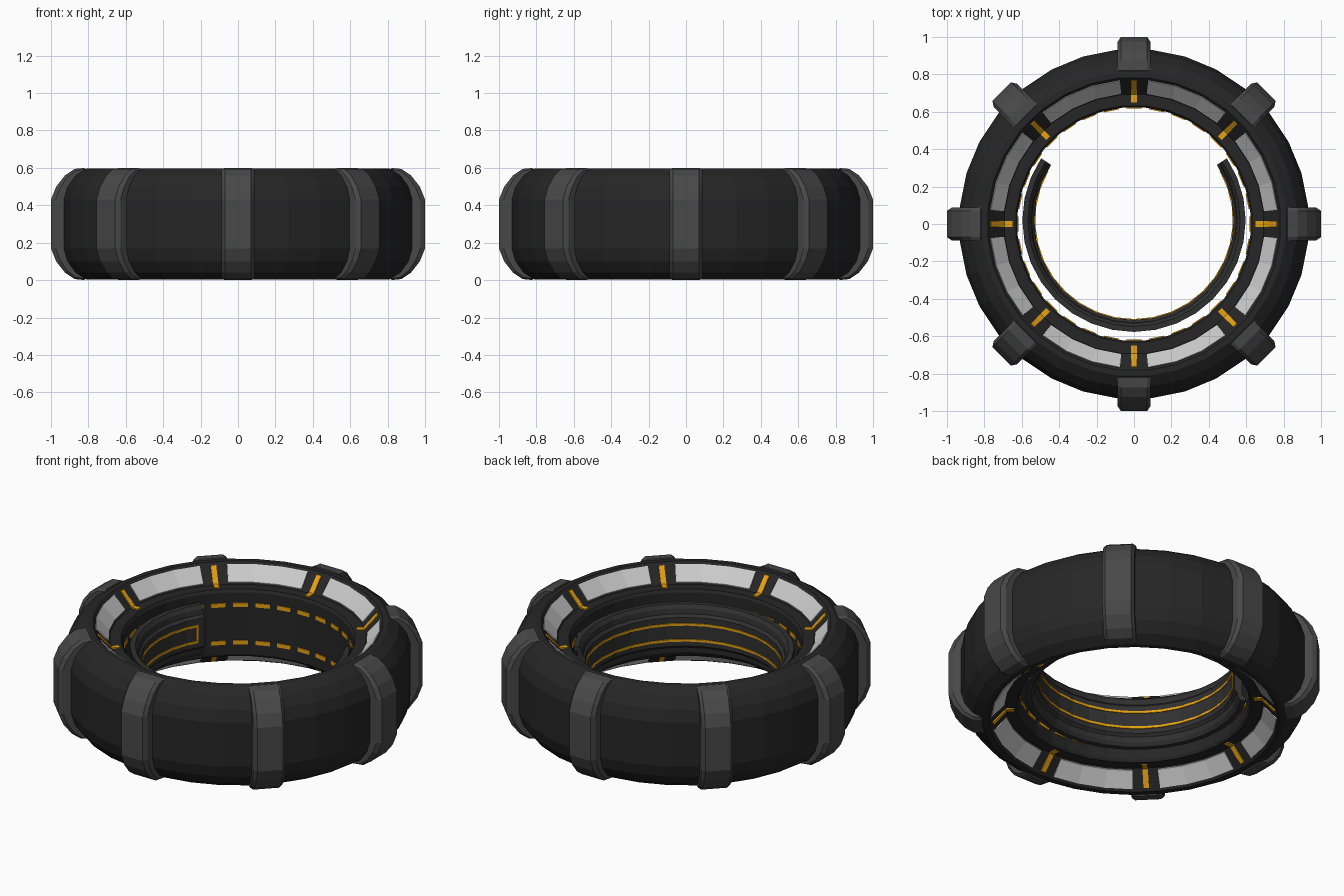
import bpy, bmesh
from math import sin, cos, radians, pi

if "Cube" in bpy.data.objects:
    bpy.data.objects.remove(bpy.data.objects["Cube"])

STEP = 11.25          # 32-sided ring
HALF = STEP / 2
MID = 0.3             # mirror height


def material(name, rgb):
    m = bpy.data.materials.new(name)
    m.diffuse_color = (*rgb, 1)
    m.use_nodes = True
    m.node_tree.nodes["Principled BSDF"].inputs["Base Color"].default_value = m.diffuse_color
    return m


dark = material("dark_shell", (0.019, 0.019, 0.019))
mid = material("bracket_grey", (0.065, 0.065, 0.065))
trim = material("trim_dark", (0.03, 0.03, 0.03))
light = material("panel_light", (0.62, 0.62, 0.62))
amber = material("amber", (0.78, 0.36, 0.006))


def finish(name, bm, mat):
    bmesh.ops.recalc_face_normals(bm, faces=bm.faces)
    me = bpy.data.meshes.new(name)
    bm.to_mesh(me)
    bm.free()
    me.materials.append(mat)
    ob = bpy.data.objects.new(name, me)
    bpy.context.collection.objects.link(ob)
    return ob


def loft(bm, rings, loop=False):
    """Skin closed cross-sections; cap both ends unless looped."""
    vs = [[bm.verts.new(p) for p in ring] for ring in rings]
    n = len(vs[0])
    for a, b in zip(vs, vs[1:] + vs[:1] if loop else vs[1:]):
        for i in range(n):
            j = (i + 1) % n
            bm.faces.new((a[i], a[j], b[j], b[i]))
    if not loop:
        bm.faces.new(vs[0])
        bm.faces.new(vs[-1])


def arc(bm, profile, a0, a1, n, loop=False, cy=0.0):
    """Sweep an (r, z) profile round the z axis."""
    rings = []
    for k in range(n if loop else n + 1):
        a = radians(a0 + (a1 - a0) * k / n)
        rings.append([(r * cos(a), r * sin(a) + cy, z) for r, z in profile])
    loft(bm, rings, loop)


def bar(bm, sections, deg):
    """Loft (offset, profile) sections along the tangent at an angle."""
    c, s = cos(radians(deg)), sin(radians(deg))
    loft(bm, [[(r * c - t * s, r * s + t * c, z) for r, z in p] for t, p in sections])


def flip(profile):
    return [(r, 2 * MID - z) for r, z in profile]


def mirrored(profile):
    """Complete an upper half profile with its lower half."""
    return profile + flip(profile)[::-1]


def rect(r0, r1, z0, z1):
    return [(r0, z0), (r1, z0), (r1, z1), (r0, z1)]


# main ring shell
bm = bmesh.new()
half = [(.625, .485), (.635, .5), (.695, .5), (.772, .583), (.785, .597),
        (.815, .597), (.872, .56), (.915, .5), (.936, .43)]
arc(bm, mirrored(half), HALF, 360 + HALF, 32, loop=True)
finish("ring_shell", bm, dark)

# eight outer brackets with chamfered sides
bm = bmesh.new()
full = mirrored([(.815, .58), (.82, .6), (.875, .594), (.925, .56), (.972, .5), (1.0, .43)])
inset = mirrored([(.815, .575), (.82, .592), (.868, .584), (.912, .55), (.952, .49), (.975, .43)])
for k in range(8):
    bar(bm, [(-.087, inset), (-.07, full), (.07, full), (.087, inset)], k * 45)
finish("outer_brackets", bm, mid)

# light panels and amber markers on the sloped faces, top and bottom
panel = [(.702, .5), (.699, .512), (.769, .588), (.776, .58)]
marker = [(.65, .49), (.65, .507), (.692, .507), (.762, .586), (.775, .58), (.70, .49)]
for side, f in (("top", lambda p: p), ("bottom", flip)):
    bm = bmesh.new()
    for k in range(8):
        arc(bm, f(panel), k * 45 + HALF, k * 45 + 45 - HALF, 3)
    finish(side + "_panels", bm, light)
    bm = bmesh.new()
    for k in range(8):
        bar(bm, [(-.015, f(marker)), (.015, f(marker))], k * 45)
    finish(side + "_markers", bm, amber)

# two rows of amber dashes on the inner wall
bm = bmesh.new()
for k in range(32):
    for z in (.188, .412):
        bar(bm, [(-.04, rect(.617, .63, z - .012, z + .012)),
                 (.04, rect(.617, .63, z - .012, z + .012))], k * STEP)
finish("wall_dashes", bm, amber)

# open inner band, set slightly toward the back
A0, A1, CY = 146.25, 393.75, .02
bm = bmesh.new()
arc(bm, mirrored([(.533, .385), (.548, .4), (.553, .43), (.568, .45), (.597, .45), (.597, .43),
                  (.575, .42)]), A0, A1, 22, cy=CY)
finish("inner_band", bm, trim)

# amber outline on the inner band
bm = bmesh.new()
B0, B1 = A0 + 4, A1 - 4
for z in (.25, .345):
    arc(bm, rect(.528, .54, z - .007, z + .007), B0, B1, 22, cy=CY)
for a in (B0, B1 - 1.4):
    arc(bm, rect(.528, .54, .257, .338), a, a + 1.4, 1, cy=CY)
finish("band_outline", bm, amber)
